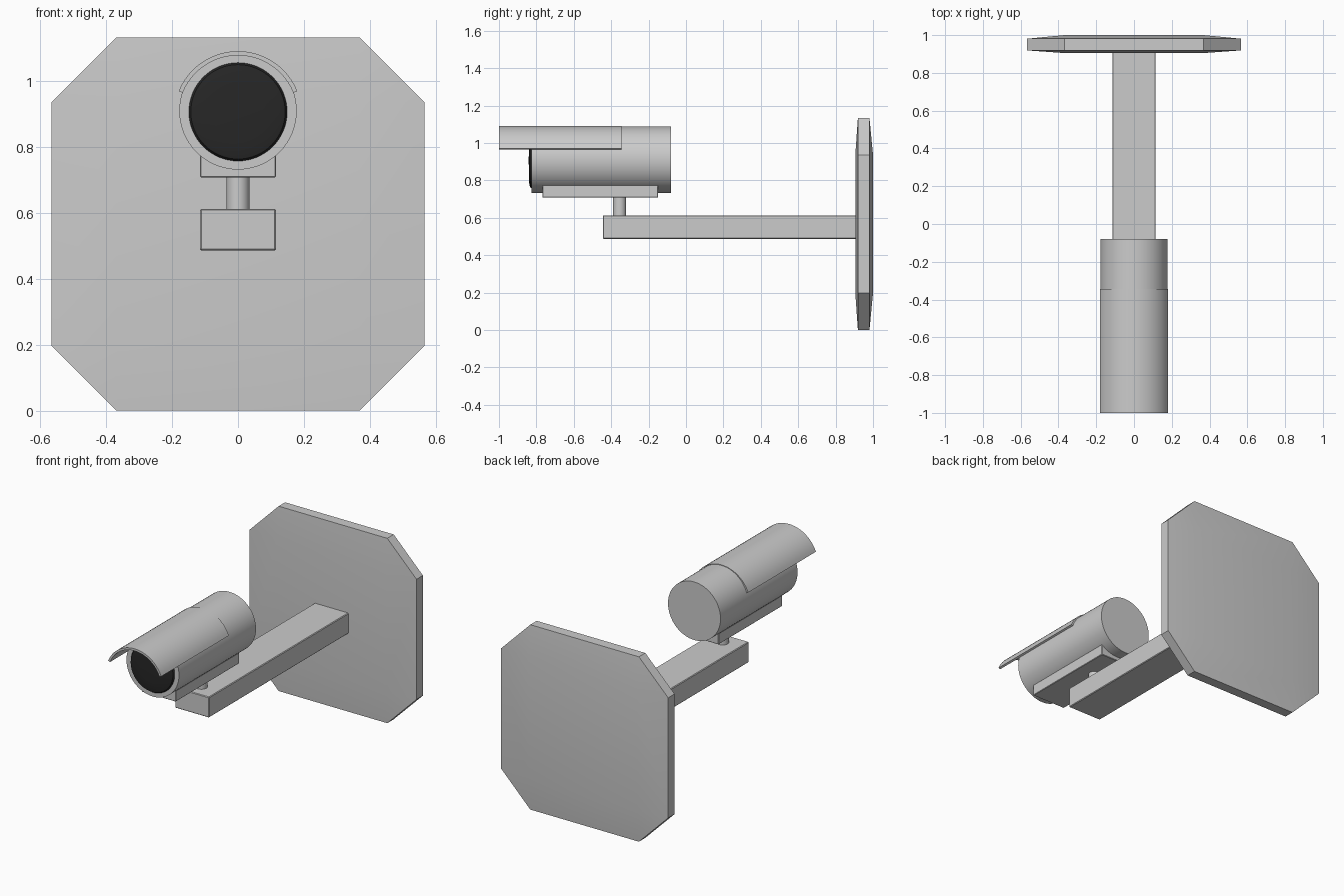
import bpy, bmesh, math
from mathutils import Matrix, Vector

if "Cube" in bpy.data.objects:
    bpy.data.objects.remove(bpy.data.objects["Cube"], do_unlink=True)


def material(name, rgb):
    m = bpy.data.materials.new(name)
    m.use_nodes = True
    colour = (*rgb, 1)
    m.diffuse_color = colour
    m.node_tree.nodes["Principled BSDF"].inputs["Base Color"].default_value = colour
    return m


grey = material("light grey", (0.6, 0.6, 0.6))
black = material("lens black", (0.02, 0.02, 0.02))


def finish(name, bm, mat, smooth=True):
    bmesh.ops.recalc_face_normals(bm, faces=bm.faces)
    mesh = bpy.data.meshes.new(name)
    bm.to_mesh(mesh)
    bm.free()
    mesh.materials.append(mat)
    obj = bpy.data.objects.new(name, mesh)
    bpy.context.collection.objects.link(obj)
    if smooth:
        bpy.ops.object.select_all(action="DESELECT")
        obj.select_set(True)
        bpy.context.view_layer.objects.active = obj
        bpy.ops.object.shade_smooth_by_angle(angle=math.radians(30))
    return obj


def box(name, lo, hi, bevel):
    bm = bmesh.new()
    bmesh.ops.create_cube(bm, size=1)
    for v in bm.verts:
        v.co = [a + (b - a) * (c + 0.5) for a, b, c in zip(lo, hi, v.co)]
    bmesh.ops.bevel(bm, geom=bm.edges[:], offset=bevel, segments=1, affect="EDGES")
    return finish(name, bm, grey, False)


def lathe(name, profile, centre, axis, mat, steps=64):
    """Spin (radius, distance) points round an axis through centre."""
    bm = bmesh.new()
    turn = Vector((0, 0, 1)).rotation_difference(Vector(axis)).to_matrix().to_4x4()
    verts = [bm.verts.new((r, 0, d)) for r, d in profile]
    edges = [bm.edges.new(pair) for pair in zip(verts, verts[1:])]
    bmesh.ops.spin(bm, geom=verts + edges, cent=(0, 0, 0), axis=(0, 0, 1),
                   angle=math.tau, steps=steps)
    bmesh.ops.remove_doubles(bm, verts=bm.verts, dist=0.0001)
    bmesh.ops.transform(bm, matrix=Matrix.Translation(centre) @ turn, verts=bm.verts)
    return finish(name, bm, mat)


# Wall plate: octagonal slab whose two faces swell towards a flat middle
HALF, FLAT, MID = 0.566, 0.368, 0.567
bm = bmesh.new()
rim = [(FLAT, HALF), (HALF, FLAT), (HALF, -FLAT), (FLAT, -HALF),
       (-FLAT, -HALF), (-HALF, -FLAT), (-HALF, FLAT), (-FLAT, HALF)]
inner = [(FLAT, FLAT), (FLAT, -FLAT), (-FLAT, -FLAT), (-FLAT, FLAT)]
rims = []
for y_rim, y_flat in ((0.919, 0.905), (0.981, 1.0)):
    o = [bm.verts.new((x, y_rim, z + MID)) for x, z in rim]
    i = [bm.verts.new((x, y_flat, z + MID)) for x, z in inner]
    bm.faces.new(i)
    for k in range(4):
        bm.faces.new((o[2 * k], o[2 * k + 1], i[k]))
        bm.faces.new((o[2 * k + 1], o[(2 * k + 2) % 8], i[(k + 1) % 4], i[k]))
    rims.append(o)
for k in range(8):
    n = (k + 1) % 8
    bm.faces.new((rims[0][k], rims[0][n], rims[1][n], rims[1][k]))
finish("wall_plate", bm, grey)

# Arm, swivel post and cradle
box("arm", (-0.115, -0.445, 0.487), (0.115, 0.93, 0.613), 0.004)
lathe("swivel_post", [(0, 0), (0.035, 0), (0.035, 0.13), (0, 0.13)],
      (0, -0.355, 0.6), (0, 0, 1), grey, 32)
box("cradle", (-0.115, -0.767, 0.708), (0.115, -0.15, 0.776), 0.003)

# Camera body with a domed lens set in its front
lathe("camera_body", [(0, 0), (0.178, 0), (0.178, 0.745), (0, 0.745)],
      (0, -0.825, 0.91), (0, 1, 0), grey)
lathe("lens", [(0, -0.016), (0.08, -0.015), (0.125, -0.013), (0.143, -0.009),
               (0.149, 0), (0.149, 0.02), (0, 0.02)],
      (0, -0.825, 0.907), (0, 1, 0), black)

# Sun visor: a thin curved shell over the body
CENTRE, OUTER, INNER, STEPS = 0.897, 0.194, 0.181, 24
SPREAD = math.radians(68)
bm = bmesh.new()
rings = []
for s in range(STEPS + 1):
    a = -SPREAD + 2 * SPREAD * s / STEPS
    rings.append([bm.verts.new((r * math.sin(a), y, CENTRE + r * math.cos(a)))
                  for r, y in ((OUTER, -1.0), (OUTER, -0.345),
                               (INNER, -0.345), (INNER, -1.0))])
for a, b in zip(rings, rings[1:]):
    for k in range(4):
        n = (k + 1) % 4
        bm.faces.new((a[k], a[n], b[n], b[k]))
bm.faces.new(rings[0])
bm.faces.new(rings[-1])
finish("sun_visor", bm, grey)
